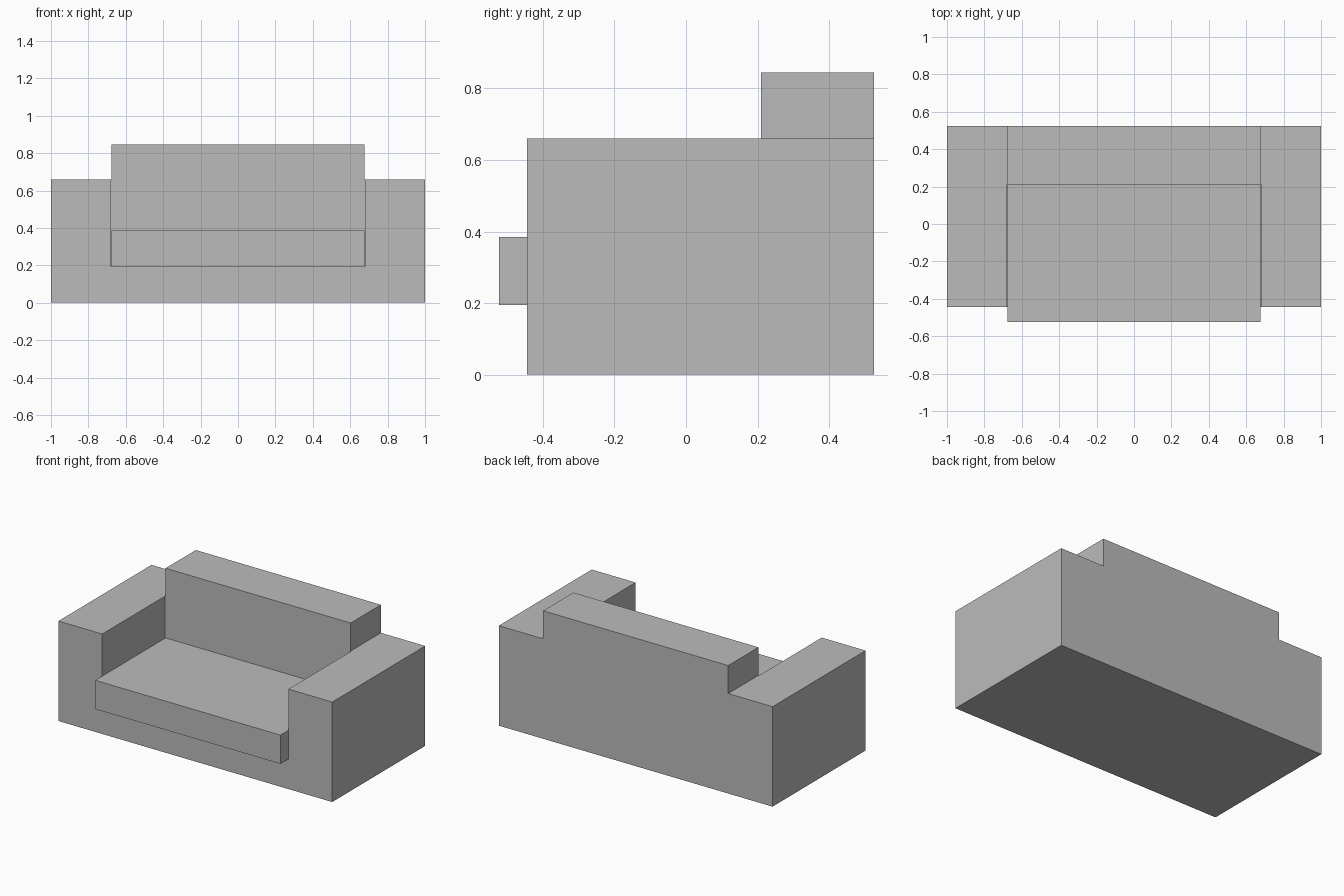
import bpy
import bmesh

if "Cube" in bpy.data.objects:
    bpy.data.objects.remove(bpy.data.objects["Cube"])

GREY = (0.5, 0.5, 0.5, 1)
fabric = bpy.data.materials.new("grey_fabric")
fabric.use_nodes = True
fabric.diffuse_color = GREY
fabric.node_tree.nodes["Principled BSDF"].inputs["Base Color"].default_value = GREY

FRONT, BACK = -0.445, 0.525
ARM_TOP, BACK_TOP = 0.66, 0.845
SEAT_BOTTOM, SEAT_TOP = 0.195, 0.385
REST_FRONT = 0.21
INNER, CUSHION = 0.68, 0.676


def extrude_outline(name, outline, y0, y1):
    """Extrude an x-z outline from y0 to y1."""
    bm = bmesh.new()
    face = bm.faces.new([bm.verts.new((x, y0, z)) for x, z in outline])
    result = bmesh.ops.extrude_face_region(bm, geom=[face])
    moved = [v for v in result["geom"] if isinstance(v, bmesh.types.BMVert)]
    bmesh.ops.translate(bm, verts=moved, vec=(0, y1 - y0, 0))
    bmesh.ops.recalc_face_normals(bm, faces=bm.faces)
    mesh = bpy.data.meshes.new(name)
    bm.to_mesh(mesh)
    bm.free()
    mesh.materials.append(fabric)
    obj = bpy.data.objects.new(name, mesh)
    bpy.context.collection.objects.link(obj)
    return obj


def box(name, half_width, y0, y1, z0, z1):
    w = half_width
    return extrude_outline(name, [(-w, z0), (w, z0), (w, z1), (-w, z1)], y0, y1)


# Frame: base, arms and backrest share one stepped outline
right_half = [(1, 0), (1, ARM_TOP), (CUSHION, ARM_TOP), (CUSHION, BACK_TOP)]
left_half = [(-x, z) for x, z in reversed(right_half)]
frame = extrude_outline("sofa_frame", right_half + left_half, FRONT, BACK)

# Seat well carved between the arms, in front of the backrest
cutter = box("seat_well_cutter", INNER, FRONT - 0.2, REST_FRONT, SEAT_BOTTOM, BACK_TOP + 0.2)
well = frame.modifiers.new("seat_well", 'BOOLEAN')
well.operation = 'DIFFERENCE'
well.solver = 'EXACT'
well.object = cutter
bpy.context.view_layer.objects.active = frame
bpy.ops.object.modifier_apply(modifier=well.name)
bpy.data.objects.remove(cutter)

# Seat cushion overhanging the front
box("seat_cushion", CUSHION, -0.523, REST_FRONT, SEAT_BOTTOM, SEAT_TOP)
